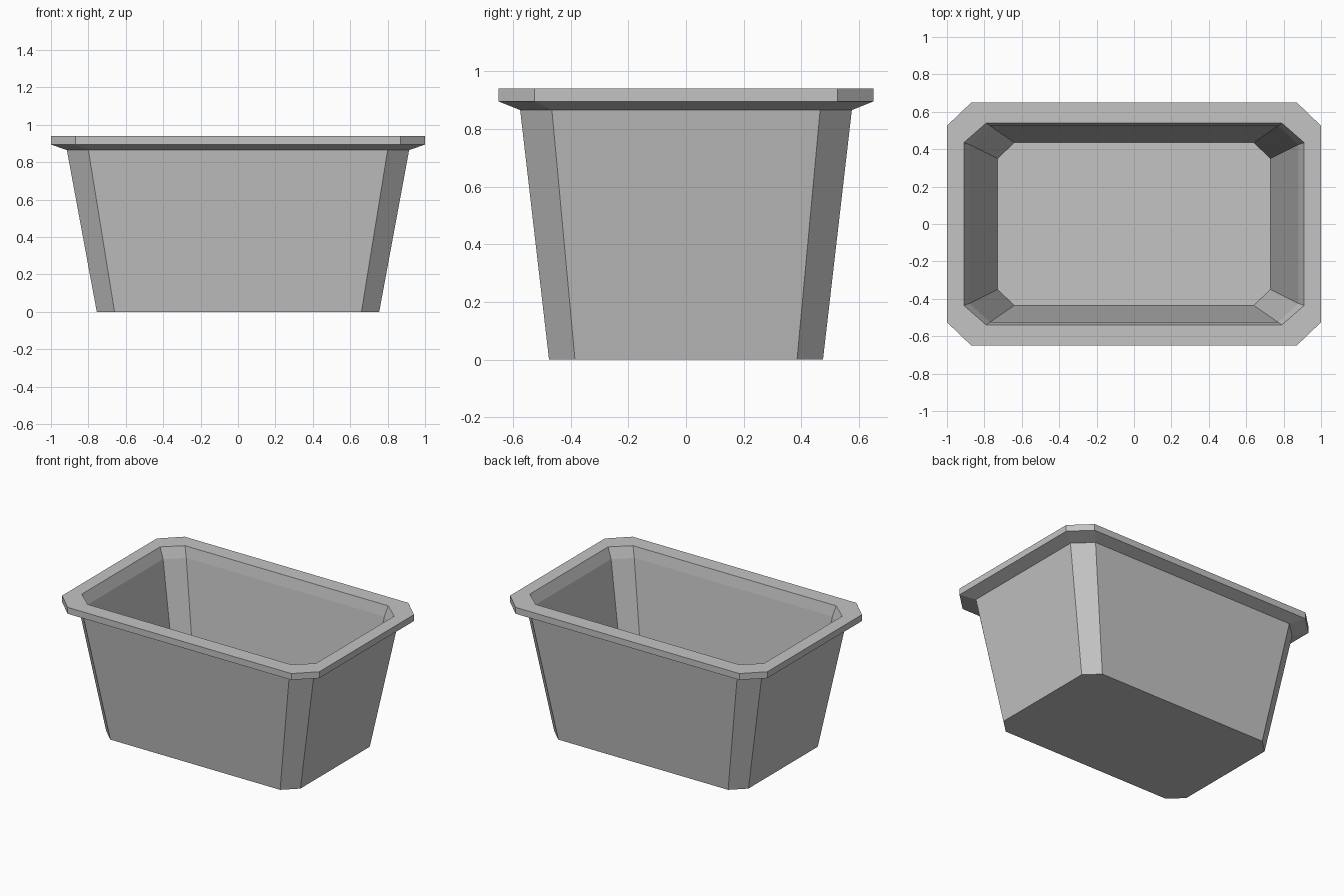
import bpy
import bmesh

cube = bpy.data.objects.get("Cube")
if cube:
    bpy.data.objects.remove(cube, do_unlink=True)

# Single plain grey material
grey = bpy.data.materials.new("light_grey")
grey.use_nodes = True
colour = (0.55, 0.55, 0.55, 1)
grey.diffuse_color = colour
grey.node_tree.nodes["Principled BSDF"].inputs["Base Color"].default_value = colour


def ring(bm, x, y, cx, cy, z):
    """Rectangle with cut corners: half sizes x, y; corner cuts start at cx, cy."""
    outline = [(x, -cy), (x, cy), (cx, y), (-cx, y),
               (-x, cy), (-x, -cy), (-cx, -y), (cx, -y)]
    return [bm.verts.new((px, py, z)) for px, py in outline]


# Cross-section from the underside, over the rim, down to the inner floor
sections = [
    (0.755, 0.475, 0.66, 0.385, 0.0),     # outer base
    (0.915, 0.575, 0.80, 0.465, 0.865),   # top of outer wall
    (1.0, 0.65, 0.87, 0.525, 0.895),      # rim lower edge
    (1.0, 0.65, 0.87, 0.525, 0.94),       # rim upper edge
    (0.91, 0.54, 0.79, 0.435, 0.94),      # opening
    (0.88, 0.525, 0.77, 0.425, 0.865),    # inner lip
    (0.73, 0.435, 0.64, 0.35, 0.035),     # inner floor
]

bm = bmesh.new()
rings = [ring(bm, *s) for s in sections]
for low, high in zip(rings, rings[1:]):
    for i in range(8):
        j = (i + 1) % 8
        bm.faces.new((low[i], low[j], high[j], high[i]))
bm.faces.new(rings[0][::-1])
bm.faces.new(rings[-1])
bmesh.ops.recalc_face_normals(bm, faces=bm.faces)

mesh = bpy.data.meshes.new("planter_tub")
bm.to_mesh(mesh)
bm.free()
mesh.materials.append(grey)
tub = bpy.data.objects.new("planter_tub", mesh)
bpy.context.collection.objects.link(tub)
